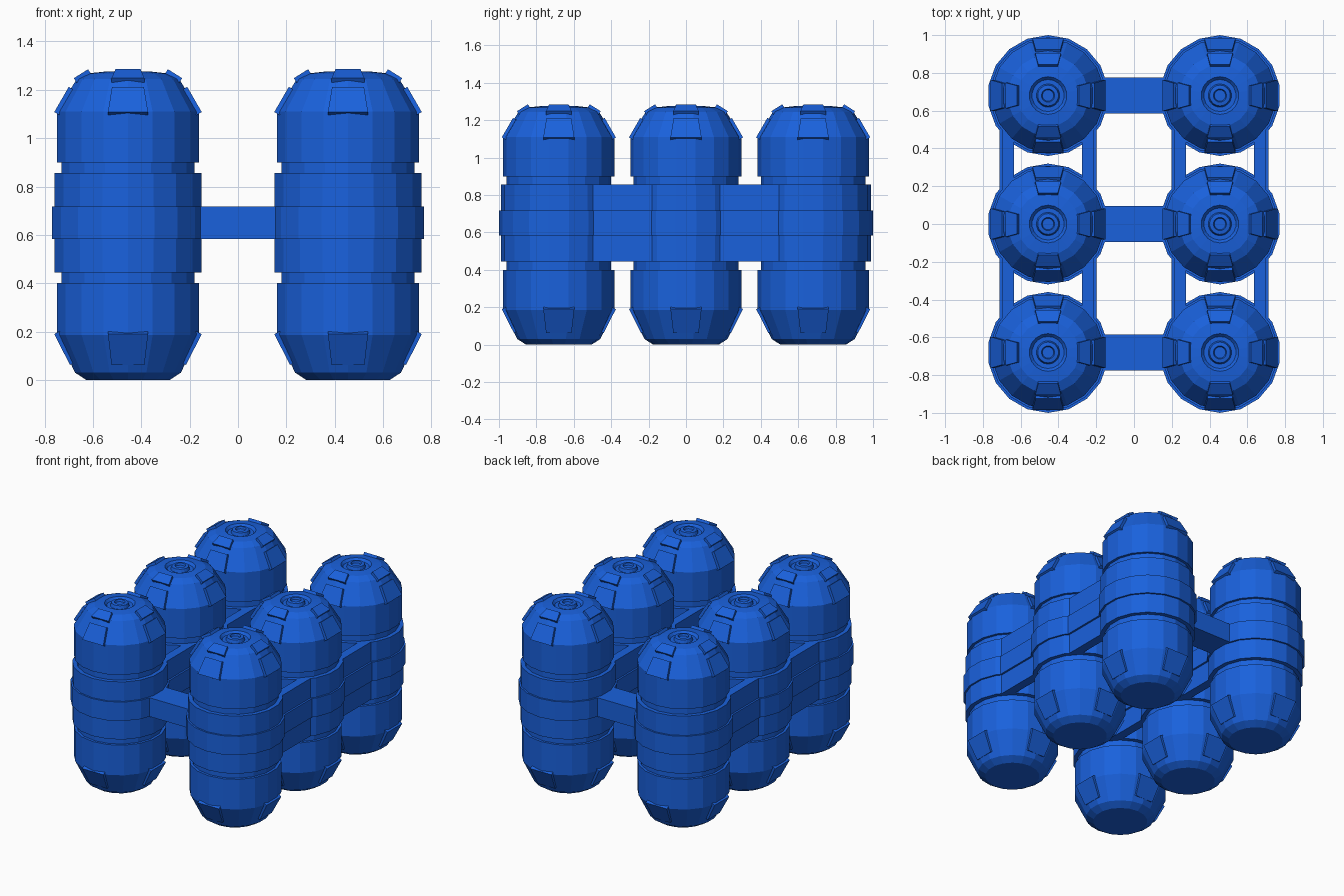
import bpy, bmesh, math
from mathutils import Matrix, Vector

if "Cube" in bpy.data.objects:
    bpy.data.objects.remove(bpy.data.objects["Cube"])

SIDES = 18
XS = (-0.455, 0.455)
YS = (-0.68, 0.0, 0.68)

blue = bpy.data.materials.new("blue_paint")
blue.diffuse_color = (0.01, 0.12, 0.72, 1)
blue.use_nodes = True
blue.node_tree.nodes["Principled BSDF"].inputs["Base Color"].default_value = blue.diffuse_color


def finish(name, bm, loc=(0, 0, 0)):
    bmesh.ops.recalc_face_normals(bm, faces=bm.faces)
    me = bpy.data.meshes.new(name)
    bm.to_mesh(me)
    bm.free()
    me.materials.append(blue)
    ob = bpy.data.objects.new(name, me)
    ob.location = loc
    bpy.context.collection.objects.link(ob)
    return ob


def lathe(bm, profile):
    """Revolve (radius, z) points; first and last rings are capped."""
    rings = []
    for r, z in profile:
        rings.append([bm.verts.new((r * math.cos(a), r * math.sin(a), z)) for a in
                      (math.pi / 2 + 2 * math.pi * i / SIDES for i in range(SIDES))])
    for lo, hi in zip(rings, rings[1:]):
        for i in range(SIDES):
            j = (i + 1) % SIDES
            bm.faces.new((lo[i], lo[j], hi[j], hi[i]))
    bm.faces.new(rings[0][::-1])
    bm.faces.new(rings[-1])


def panel(bm, angle, low, high):
    """Tapered plate lying on the dome; low/high = (radius, z, half width)."""
    rot = Matrix.Rotation(angle, 3, 'Z')
    slope = Vector((high[0] - low[0], 0, high[1] - low[1])).normalized()
    inward = Vector((-slope.z, 0, slope.x)) * 0.035
    if inward.x > 0:
        inward = -inward
    if high[1] > 0.6:
        inward.z = -abs(inward.z)
    else:
        inward.z = abs(inward.z)
    outer = [Vector((r, s * w, z)) for (r, z, w), s in
             ((low, -1), (low, 1), (high, 1), (high, -1))]
    a = [bm.verts.new(rot @ p) for p in outer]
    b = [bm.verts.new(rot @ (p + inward)) for p in outer]
    bm.faces.new(a)
    bm.faces.new(b[::-1])
    for i in range(4):
        j = (i + 1) % 4
        bm.faces.new((a[i], b[i], b[j], a[j]))


def box(name, x0, x1, y0, y1, z0, z1):
    bm = bmesh.new()
    bmesh.ops.create_cube(bm, size=1)
    bmesh.ops.scale(bm, vec=(x1 - x0, y1 - y0, z1 - z0), verts=bm.verts)
    return finish(name, bm, ((x0 + x1) / 2, (y0 + y1) / 2, (z0 + z1) / 2))


# Tank silhouette: base, groove, band, raised ring, groove, dome, recessed nozzle
TANK = [(0.175, 0.0), (0.222, 0.03), (0.298, 0.185), (0.298, 0.4), (0.28, 0.4),
        (0.28, 0.445), (0.308, 0.445), (0.308, 0.583), (0.32, 0.583), (0.32, 0.717),
        (0.308, 0.717), (0.308, 0.855), (0.28, 0.855), (0.28, 0.9), (0.298, 0.9),
        (0.298, 1.11), (0.215, 1.245), (0.165, 1.268), (0.1, 1.275), (0.085, 1.258),
        (0.062, 1.258), (0.055, 1.28), (0.035, 1.283), (0.03, 1.27)]

for ix, x in enumerate(XS):
    for iy, y in enumerate(YS):
        tag = f"{ix}_{iy}"
        bm = bmesh.new()
        lathe(bm, TANK)
        finish("tank_" + tag, bm, (x, y, 0))
        # Raised plates on base, shoulder and crown
        bm = bmesh.new()
        for k in range(4):
            a = k * math.pi / 2
            panel(bm, a, (0.240, 0.062, 0.068), (0.305, 0.19, 0.083))
            panel(bm, a, (0.305, 1.108, 0.083), (0.245, 1.212, 0.066))
            panel(bm, a, (0.224, 1.248, 0.068), (0.165, 1.285, 0.052))
        finish("dome_plates_" + tag, bm, (x, y, 0))

# Cross beams joining the two rows
for i, y in enumerate(YS):
    box(f"cross_beam_{i}", -0.17, 0.17, y - 0.096, y + 0.096, 0.583, 0.717)

# Side straps joining neighbouring tanks in each row, with a raised middle strip
for ix, x in enumerate(XS):
    for iy in range(2):
        y0, y1 = YS[iy] + 0.16, YS[iy + 1] - 0.16
        for s in (-1, 1):
            for name, w, z0, z1 in (("strap", 0.243, 0.445, 0.855),
                                    ("strap_strip", 0.256, 0.583, 0.717)):
                a, b = sorted((x + s * 0.18, x + s * w))
                box(f"{name}_{ix}_{iy}_{'outer' if s * x > 0 else 'inner'}",
                    a, b, y0, y1, z0, z1)
